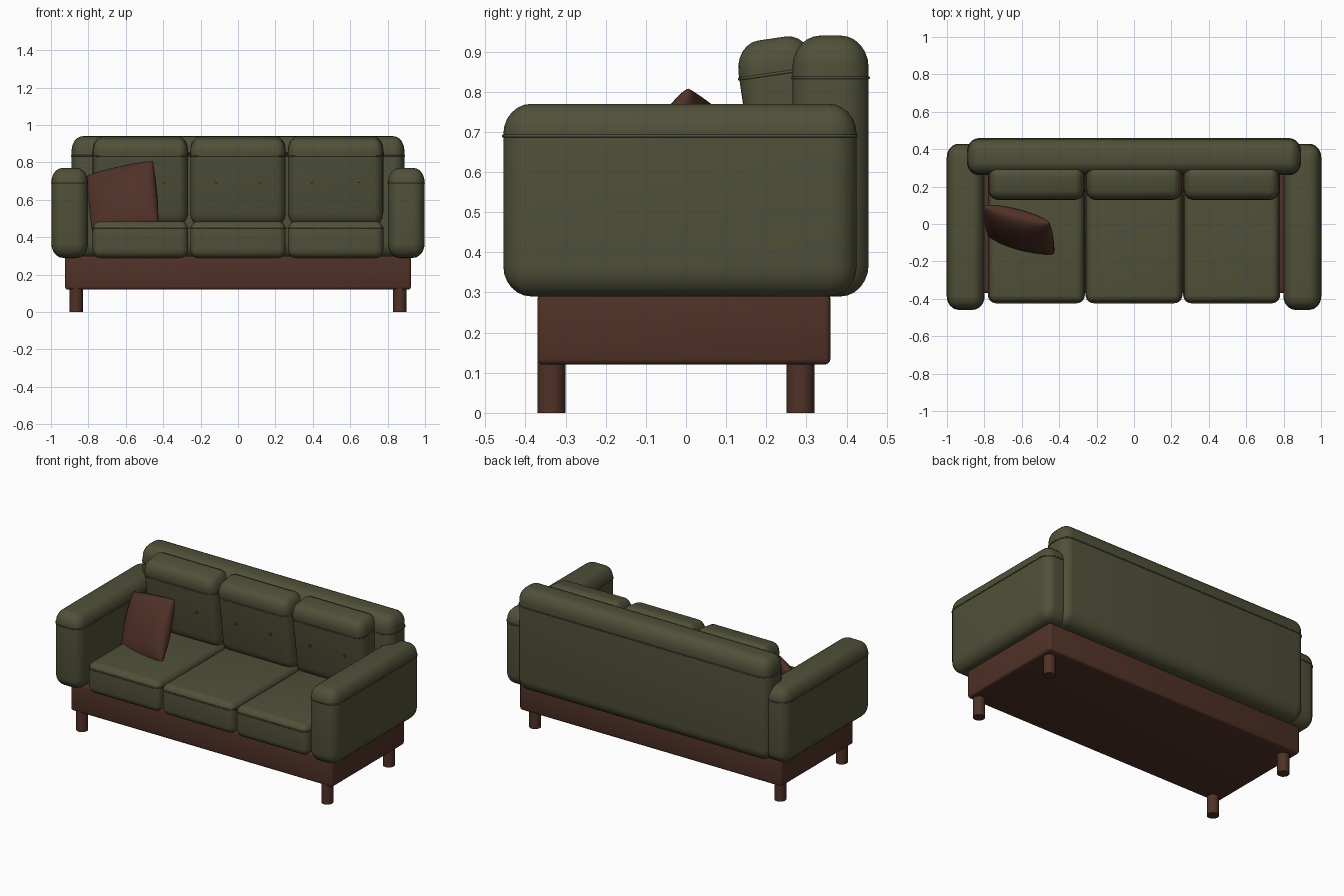
import bpy, bmesh, math
from mathutils import Matrix, Vector

if "Cube" in bpy.data.objects:
    bpy.data.objects.remove(bpy.data.objects["Cube"])


def material(name, rgb):
    m = bpy.data.materials.new(name)
    m.diffuse_color = (*rgb, 1)
    m.use_nodes = True
    m.node_tree.nodes["Principled BSDF"].inputs["Base Color"].default_value = m.diffuse_color
    return m


GREEN = material("olive fabric", (0.080, 0.080, 0.041))
BROWN = material("dark brown", (0.080, 0.031, 0.020))


def finish(name, bm, mat, matrix=Matrix(), angle=40):
    me = bpy.data.meshes.new(name)
    bmesh.ops.recalc_face_normals(bm, faces=bm.faces)
    bm.to_mesh(me)
    bm.free()
    me.materials.append(mat)
    ob = bpy.data.objects.new(name, me)
    bpy.context.collection.objects.link(ob)
    ob.matrix_world = matrix
    bpy.ops.object.select_all(action='DESELECT')
    ob.select_set(True)
    bpy.context.view_layer.objects.active = ob
    bpy.ops.object.shade_smooth_by_angle(angle=math.radians(angle))
    return ob


def rounded_box(name, size, radii, mat, matrix, segments=6):
    """Box whose rounding can differ along each axis."""
    bm = bmesh.new()
    bmesh.ops.create_cube(bm, size=1)
    bmesh.ops.scale(bm, verts=bm.verts, vec=[s / r for s, r in zip(size, radii)])
    bmesh.ops.bevel(bm, geom=bm.edges[:], offset=1, segments=segments,
                    profile=0.5, affect='EDGES')
    bmesh.ops.scale(bm, verts=bm.verts, vec=radii)
    return finish(name, bm, mat, matrix)


def piping(name, size, radii, z, mat, matrix, r=0.004):
    """Thin cord around a box at local height z."""
    pts = []
    for k, (sx, sy) in enumerate([(1, 1), (-1, 1), (-1, -1), (1, -1)]):
        for i in range(7):
            a = math.pi / 2 * (k + i / 6)
            pts.append(Vector((sx * (size[0] / 2 - radii[0]) + radii[0] * math.cos(a),
                               sy * (size[1] / 2 - radii[1]) + radii[1] * math.sin(a), z)))
    bm = bmesh.new()
    rings = []
    for i, p in enumerate(pts):
        t = (pts[(i + 1) % len(pts)] - pts[i - 1]).normalized()
        out = Vector((t.y, -t.x, 0))
        rings.append([bm.verts.new(p + out * r * math.cos(b) + Vector((0, 0, r * math.sin(b))))
                      for b in (j * math.pi / 3 for j in range(6))])
    for i, ring in enumerate(rings):
        nxt = rings[(i + 1) % len(rings)]
        for j in range(6):
            bm.faces.new((ring[j], nxt[j], nxt[(j + 1) % 6], ring[(j + 1) % 6]))
    finish(name, bm, mat, matrix, 70)


def cylinder(name, r, depth, mat, matrix, sides=24):
    bm = bmesh.new()
    bmesh.ops.create_cone(bm, cap_ends=True, segments=sides, radius1=r, radius2=r, depth=depth)
    finish(name, bm, mat, matrix)


T = Matrix.Translation

# Wooden base and legs
rounded_box("base", (1.85, 0.73, 0.18), (0.015,) * 3, BROWN, T((0, -0.005, 0.21)), 3)
for x in (-0.865, 0.865):
    for y in (-0.335, 0.285):
        cylinder("leg", 0.035, 0.13, BROWN, T((x, y, 0.065)))

# Arms with piping
for side in (-1, 1):
    size, rad = (0.195, 0.88, 0.48), (0.06, 0.07, 0.075)
    m = T((side * 0.9, -0.015, 0.53))
    rounded_box("arm", size, rad, GREEN, m)
    piping("arm_piping", size, rad, 0.16, GREEN, m)

# Back frame with piping
size, rad = (1.78, 0.19, 0.65), (0.06, 0.07, 0.08)
m = T((0, 0.36, 0.615))
rounded_box("back", size, rad, GREEN, m)
piping("back_piping", size, rad, 0.22, GREEN, m)

# Seat cushions, back cushions and buttons
for x in (-0.522, 0, 0.522):
    size, rad = (0.51, 0.70, 0.195), (0.04, 0.04, 0.045)
    m = T((x, -0.07, 0.3875))
    rounded_box("seat_cushion", size, rad, GREEN, m)
    piping("seat_piping", size, rad, 0.062, GREEN, m)

    size, rad = (0.51, 0.19, 0.47), (0.05, 0.06, 0.075)
    m = T((x, 0.248, 0.70)) @ Matrix.Rotation(math.radians(8.3), 4, 'X')
    rounded_box("back_cushion", size, rad, GREEN, m)
    piping("back_cushion_piping", size, rad, 0.147, GREEN, m)
    for bx in (-0.122, 0.122):
        cylinder("button", 0.009, 0.012, GREEN,
                 m @ T((bx, -0.095, 0)) @ Matrix.Rotation(math.pi / 2, 4, 'X'), 12)

# Throw pillow: two bulging sheets meeting at the seam
N, HALF, THICK = 20, 0.19, 0.07
bm = bmesh.new()
for sign in (-1, 1):
    g = []
    for i in range(N + 1):
        row = []
        for j in range(N + 1):
            u = math.sin((i / N - 0.5) * math.pi)
            v = math.sin((j / N - 0.5) * math.pi)
            h = ((1 - u * u) * (1 - v * v)) ** 0.4
            row.append(bm.verts.new((u * HALF * (1 - 0.03 * v * v),
                                     sign * THICK * h,
                                     v * HALF * (1 - 0.03 * u * u))))
        g.append(row)
    for i in range(N):
        for j in range(N):
            bm.faces.new((g[i][j], g[i + 1][j], g[i + 1][j + 1], g[i][j + 1]))
bmesh.ops.remove_doubles(bm, verts=bm.verts, dist=0.0002)
right = Vector((0.34, -0.09, 0.075)).normalized()
up = Vector((-0.04, 0.17, 0.33))
up = (up - right * up.dot(right)).normalized()
rot = Matrix((right, up.cross(right), up)).transposed().to_4x4()
finish("throw_pillow", bm, BROWN, T((-0.615, -0.03, 0.605)) @ rot, 60)
